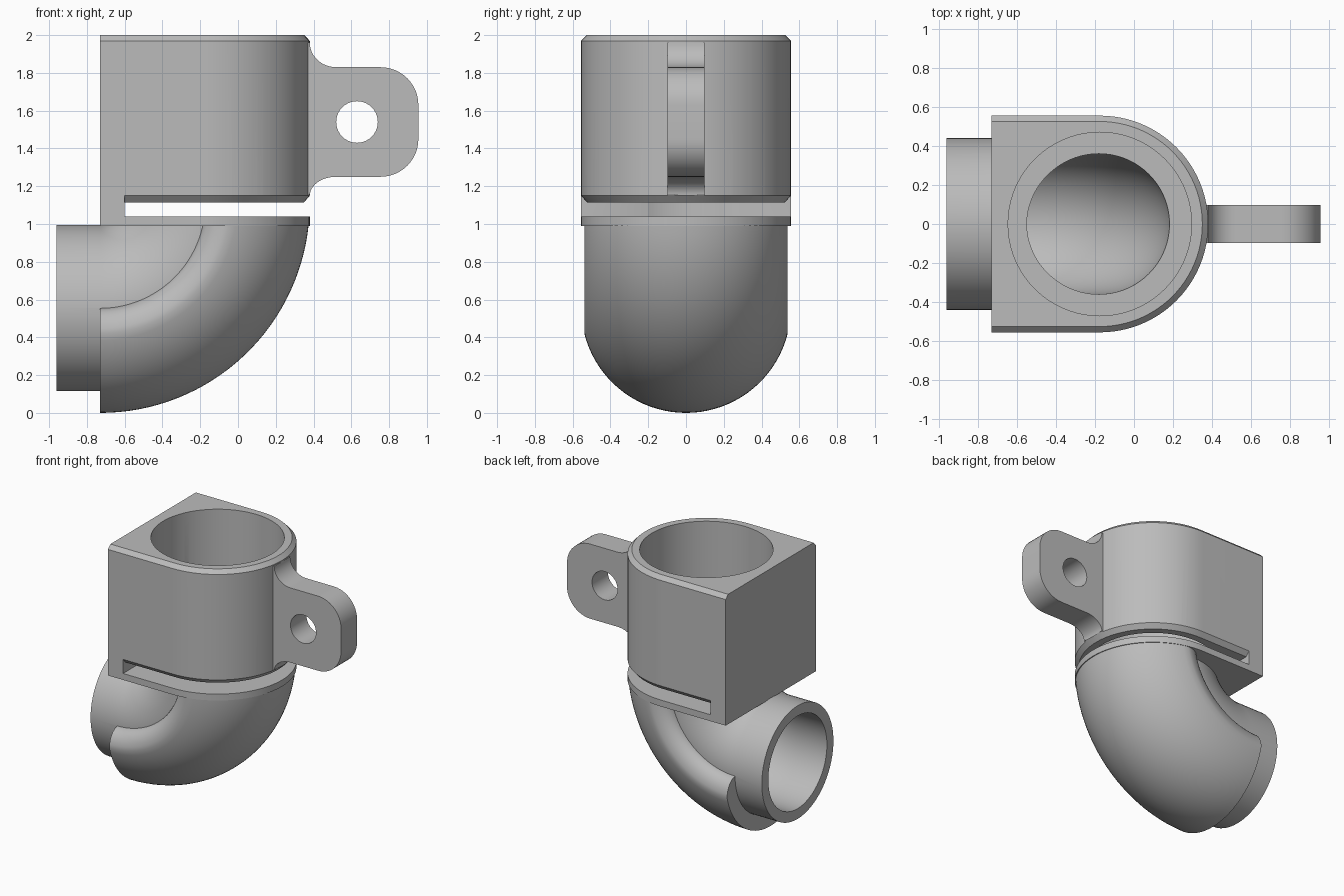
import bpy, bmesh, math
from math import sin, cos, radians, pi

if "Cube" in bpy.data.objects:
    bpy.data.objects.remove(bpy.data.objects["Cube"])

R = 0.555            # body radius and bend radius
CX = -0.175          # socket axis
BACK = -0.73         # flat back of the socket
BEND_Z = 1.11        # height of the bend centre

grey = bpy.data.materials.new("plain grey")
grey.diffuse_color = (0.5, 0.5, 0.5, 1)
grey.use_nodes = True
grey.node_tree.nodes["Principled BSDF"].inputs["Base Color"].default_value = grey.diffuse_color


def loft(name, rings):
    """Closed solid through rings holding equal numbers of points."""
    bm = bmesh.new()
    vs = [[bm.verts.new(p) for p in ring] for ring in rings]
    n = len(rings[0])
    for a, b in zip(vs, vs[1:]):
        for i in range(n):
            j = (i + 1) % n
            bm.faces.new((a[i], a[j], b[j], b[i]))
    bm.faces.new(vs[0])
    bm.faces.new(vs[-1])
    bmesh.ops.recalc_face_normals(bm, faces=bm.faces)
    me = bpy.data.meshes.new(name)
    bm.to_mesh(me)
    bm.free()
    me.materials.append(grey)
    ob = bpy.data.objects.new(name, me)
    bpy.context.collection.objects.link(ob)
    return ob


def boolean(target, other, op):
    bpy.context.view_layer.objects.active = target
    m = target.modifiers.new("bool", 'BOOLEAN')
    m.operation, m.solver, m.object = op, 'EXACT', other
    bpy.ops.object.modifier_apply(modifier=m.name)
    bpy.data.objects.remove(other)


def u_ring(inset, z):
    r = R - inset
    pts = [(BACK, -r, z)]
    for i in range(49):
        a = -pi / 2 + pi * i / 48
        pts.append((CX + r * cos(a), r * sin(a), z))
    return pts + [(BACK, r, z)]


def circle(r, n=72):
    return [(r * sin(2 * pi * i / n), r * cos(2 * pi * i / n)) for i in range(n)]


def sweep(name, section, start, t_end, steps=32):
    """Sweep (y, outward) points: straight run from x=start, then round the bend."""
    rings = []
    if start < BACK:
        rings.append([(start, y, BEND_Z - R - n) for y, n in section])
    for k in range(steps + 1):
        t = radians(t_end) * k / steps
        rings.append([(BACK + (R + n) * sin(t), y, BEND_Z - (R + n) * cos(t))
                      for y, n in section])
    return loft(name, rings)


def arc(cx, cz, rx, rz, a0, a1, n=12):
    return [(cx + rx * cos(radians(a0 + (a1 - a0) * i / n)),
             cz + rz * sin(radians(a0 + (a1 - a0) * i / n))) for i in range(n + 1)]


# Socket body with chamfered top rim
body = loft("pipe_elbow_fitting", [u_ring(0, 0.99), u_ring(0, 1.97), u_ring(0.03, 2.0)])

# Thin pipe through the bend
boolean(body, sweep("pipe", circle(0.44), -0.96, 90), 'UNION')

# Thick outer half of the elbow with rounded lips
half = [(R * sin(radians(a)), R * cos(radians(a))) for a in range(0, 77, 4)]
half += arc(0.43, 0.134, 0.108, 0.134, 0, -90, 8)[1:]
shell = [(-y, n) for y, n in reversed(half[1:])] + half
boolean(body, sweep("elbow_shell", shell, BACK, 87), 'UNION')

# Side lug with fillets, rounded corners and a hole
outline = [(0.33, 1.15)] + arc(0.52, 1.15, 0.14, 0.10, 180, 90)
outline += arc(0.755, 1.45, 0.2, 0.2, -90, 0) + arc(0.755, 1.63, 0.2, 0.2, 0, 90)
outline += arc(0.52, 1.96, 0.14, 0.13, 270, 180) + [(0.33, 1.96)]
lug = loft("lug", [[(x, y, z) for x, z in outline] for y in (-0.098, 0.098)])
hole = arc(0.63, 1.54, 0.11, 0.11, 0, 360, 40)[:-1]
boolean(lug, loft("hole", [[(x, y, z) for x, z in hole] for y in (-0.3, 0.3)]), 'DIFFERENCE')
boolean(body, lug, 'UNION')

# Slot, with a chamfer on its upper edge
rect = [(-0.6, -0.7), (0.7, -0.7), (0.7, 0.7), (-0.6, 0.7)]
slot = loft("slot", [[(x, y, z) for x, y in rect] for z in (1.04, 1.155)])
boolean(slot, loft("slot_chamfer", [u_ring(0.03, 1.115), u_ring(-0.03, 1.185)]), 'DIFFERENCE')
boolean(body, slot, 'DIFFERENCE')

# Wide socket bore, then the narrower bore around the bend
bore = [(CX + a, b) for a, b in circle(0.47)]
boolean(body, loft("socket_bore", [[(x, y, z) for x, y in bore] for z in (1.038, 2.1)]), 'DIFFERENCE')
boolean(body, sweep("bend_bore", circle(0.36), -1.0, 90), 'DIFFERENCE')

bpy.ops.object.select_all(action='DESELECT')
body.select_set(True)
bpy.context.view_layer.objects.active = body
bpy.ops.object.shade_smooth_by_angle(angle=radians(30))
